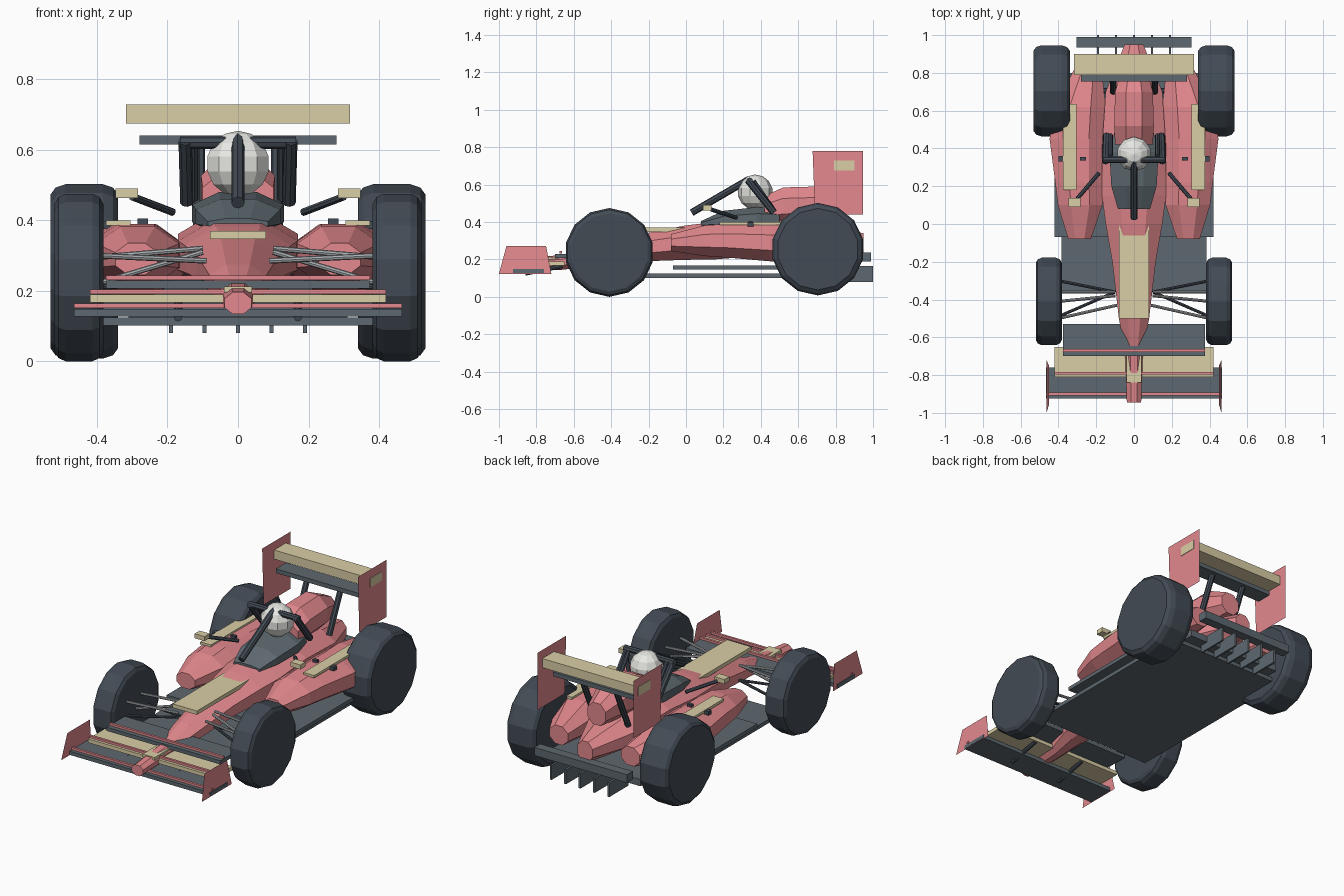
import bpy
from math import sin, cos, pi
from mathutils import Vector

if "Cube" in bpy.data.objects:
    bpy.data.objects.remove(bpy.data.objects["Cube"])


def paint(name, rgb):
    m = bpy.data.materials.new(name)
    m.diffuse_color = (*rgb, 1)
    m.use_nodes = True
    m.node_tree.nodes["Principled BSDF"].inputs["Base Color"].default_value = m.diffuse_color
    return m


PINK = paint("pink", (0.77, 0.25, 0.27))
CREAM = paint("cream", (0.70, 0.62, 0.38))
SLATE = paint("slate", (0.11, 0.14, 0.16))
DARK = paint("dark", (0.055, 0.07, 0.09))
METAL = paint("metal", (0.4, 0.42, 0.44))
WHITE = paint("white", (0.8, 0.8, 0.77))


def mesh(name, verts, faces, mat):
    me = bpy.data.meshes.new(name)
    me.from_pydata(verts, [], faces)
    me.materials.append(mat)
    ob = bpy.data.objects.new(name, me)
    bpy.context.collection.objects.link(ob)
    return ob


def skin(name, rings, mat):
    """Join equal rings of points into a capped tube."""
    n = len(rings[0])
    faces = [(i * n + k, i * n + (k + 1) % n, (i + 1) * n + (k + 1) % n, (i + 1) * n + k)
             for i in range(len(rings) - 1) for k in range(n)]
    last = (len(rings) - 1) * n
    faces += [tuple(reversed(range(n))), tuple(range(last, last + n))]
    return mesh(name, [p for r in rings for p in r], faces, mat)


def loft(name, sections, mat, n=8):
    """Sections along y: (x, y, z, half width, half height), flat side on top."""
    g = 1 / cos(pi / n)
    ang = [-(k + 0.5) * 2 * pi / n for k in range(n)]
    return skin(name, [[(x + w * g * cos(a), y, z + h * g * sin(a)) for a in ang]
                       for x, y, z, w, h in sections], mat)


def box(name, x0, x1, y0, y1, z0, z1, mat):
    x0, x1 = sorted((x0, x1))
    return skin(name, [[(x0, y0, z), (x1, y0, z), (x1, y1, z), (x0, y1, z)]
                       for z in (z0, z1)], mat)


def rod(name, a, b, r, mat, n=8):
    a, b = Vector(a), Vector(b)
    d = b - a
    u = d.orthogonal().normalized()
    v = d.normalized().cross(u)
    return skin(name, [[p + r * (u * cos(2 * pi * k / n) + v * sin(2 * pi * k / n))
                        for k in range(n)] for p in (a, b)], mat)


def wheel(name, x, y, z, w, r, n=14):
    prof = [(-1, .88), (-.85, .96), (-.55, 1), (.55, 1), (.85, .96), (1, .88)]
    return skin(name, [[(x + w * t, y + r * q * sin(-2 * pi * k / n), z + r * q * cos(2 * pi * k / n))
                        for k in range(n)] for t, q in prof], DARK)


# Central body, engine cover, cockpit surround
loft("nose_and_body", [(0, -.945, .165, .038, .031), (0, -.66, .185, .048, .04),
                       (0, -.5, .22, .08, .055), (0, -.2, .267, .115, .076),
                       (0, 0, .29, .15, .092), (0, .15, .30, .17, .1), (0, .4, .32, .17, .1),
                       (0, .7, .3, .15, .09), (0, .95, .28, .05, .06)], PINK)
loft("engine_cover", [(0, .42, .46, .10, .08), (0, .52, .485, .105, .1),
                      (0, .7, .49, .10, .1), (0, .84, .46, .06, .065)], PINK)
loft("cockpit_surround", [(0, .08, .39, .085, .015), (0, .2, .41, .12, .05),
                          (0, .38, .42, .13, .06), (0, .5, .42, .10, .05)], SLATE)
box("nose_panel", -.08, .08, -.5, 0, .347, .37, CREAM)
box("nose_tip_panel", -.04, .04, -.84, -.68, .195, .212, CREAM)

# Driver helmet with visor
bpy.ops.mesh.primitive_uv_sphere_add(segments=10, ring_count=7, radius=.094, location=(0, .37, .56))
helmet = bpy.context.object
helmet.name = "helmet"
helmet.data.materials.append(WHITE)

# Cockpit protection frame
rod("frame_front_pillar", (0, .03, .45), (0, .34, .63), .019, DARK)
rod("frame_cross_bar", (-.165, .34, .62), (.165, .34, .62), .018, DARK)

# Floor and diffuser
box("lower_floor", -.385, .385, -.36, .8, .102, .125, SLATE)
box("upper_floor", -.42, .42, -.07, .52, .145, .167, SLATE)
box("rear_floor", -.31, .31, .5, .87, .125, .165, SLATE)
box("rear_beam", -.305, .305, .935, .99, .19, .238, SLATE)
for i in range(5):
    x = (i - 2) * .095
    box("diffuser_fin", x - .006, x + .006, .82, 1, .08, .165, SLATE)

# Front wing planes with pink edge strips
for name, w, y0, y1, z, strip, mat in (("front_wing_main", .465, -.925, -.76, .138, -.9, SLATE),
                                       ("front_wing_middle", .42, -.81, -.65, .178, -.79, CREAM),
                                       ("front_wing_upper", .375, -.7, -.53, .218, -.67, SLATE)):
    box(name, -w, w, y0, y1, z - .011, z + .011, mat)
    box(name + "_strip", -w, w, strip - .007, strip + .007, z + .013, z + .026, PINK)

# Rear wing planes
box("rear_wing_main", -.318, .318, .79, .9, .675, .729, CREAM)
box("rear_wing_lower", -.28, .28, .755, .85, .615, .64, SLATE)

for s in (-1, 1):
    # Wheels
    wheel("front_wheel", s * .451, -.41, .2375, .069, .2375)
    wheel("rear_wheel", s * .436, .705, .255, .096, .2475)
    # Sidepods with trim
    loft("sidepod", [(s * .288, -.08, .29, .06, .045), (s * .285, .1, .30, .118, .082),
                     (s * .29, .22, .30, .127, .09), (s * .30, .45, .29, .147, .1),
                     (s * .285, .62, .29, .135, .098), (s * .235, .86, .28, .06, .055)], PINK)
    box("sidepod_panel", s * .305, s * .375, .18, .635, .385, .4, CREAM)
    box("sidepod_fin", s * .36, s * .40, .33, .36, .375, .397, DARK)
    box("sidepod_fin", s * .255, s * .285, .335, .355, .38, .405, DARK)
    # Mirrors
    box("mirror", s * .283, s * .348, .09, .137, .463, .49, CREAM)
    rod("mirror_stalk", (s * .185, .27, .423), (s * .3, .135, .467), .011, DARK)
    # Side legs of the cockpit frame
    rod("frame_side_leg", (s * .15, .33, .625), (s * .145, .47, .45), .019, DARK)
    rod("frame_inner_leg", (s * .125, .36, .62), (s * .125, .47, .46), .013, DARK)
    # Front and rear suspension
    for a, b, mat in (((.09, -.43, .285), (.4, -.50, .30), METAL),
                      ((.10, -.36, .32), (.4, -.36, .295), METAL),
                      ((.10, -.36, .23), (.4, -.30, .21), DARK),
                      ((.10, -.36, .23), (.4, -.49, .21), DARK),
                      ((.10, -.38, .31), (.4, -.41, .22), METAL)):
        rod("front_wishbone", (s * a[0], a[1], a[2]), (s * b[0], b[1], b[2]), .008, mat)
    rod("rear_axle", (s * .1, .705, .255), (s * .36, .705, .255), .014, DARK)
    # Wing end plates and struts
    mesh("front_end_plate", [(s * .463, -1, .123), (s * .463, -.72, .123),
                             (s * .451, -.748, .272), (s * .451, -.96, .272)], [(0, 1, 2, 3)], PINK)
    mesh("rear_end_plate", [(s * .315, .69, .44), (s * .315, .945, .44),
                            (s * .315, .945, .78), (s * .315, .677, .78)], [(0, 1, 2, 3)], PINK)
    rod("rear_wing_strut", (s * .11, .70, .37), (s * .11, .82, .63), .017, DARK)
    rod("front_wing_strut", (s * .17, -.86, .125), (s * .17, -.66, .165), .012, DARK)
